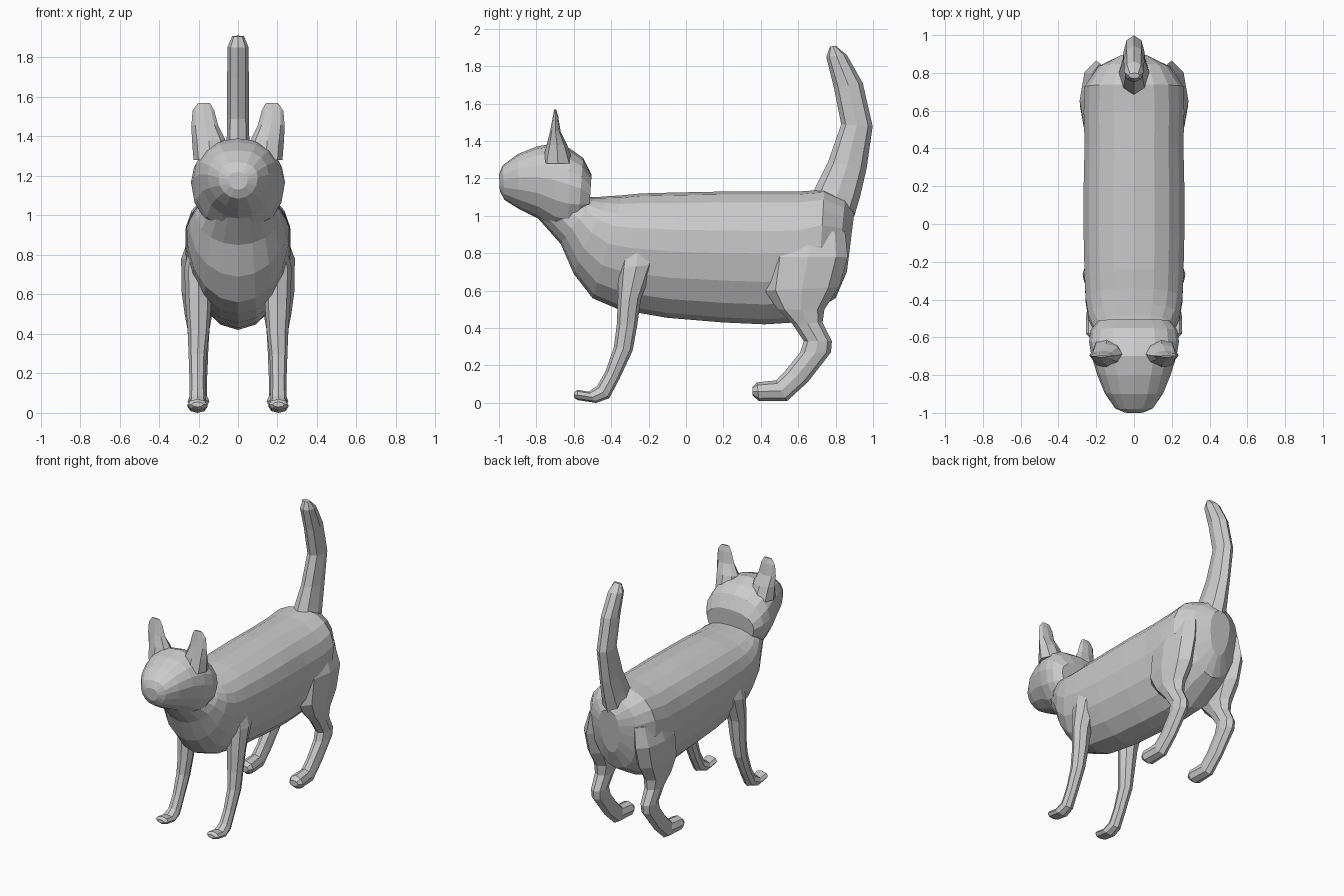
import bpy, bmesh, math

fur = bpy.data.materials.new("grey_fur")
fur.diffuse_color = (0.6, 0.6, 0.6, 1)


def loft(name, rings, sides=8, widest=0.5, box=1.0, mirror=False):
    """Skin rings (x, half width, (y, z) of one edge, (y, z) of the other edge)."""
    bm = bmesh.new()
    loops = []
    for x, w, p, q in rings:
        loop = []
        for i in range(sides):
            a = 2 * math.pi * i / sides
            c, s = math.cos(a), math.sin(a)
            t = widest + c * ((1 - widest) if c > 0 else widest)
            sx = math.copysign(abs(s) ** (box if c > 0 else 1), s)
            loop.append(bm.verts.new((x + w * sx,
                                      q[0] + (p[0] - q[0]) * t,
                                      q[1] + (p[1] - q[1]) * t)))
        loops.append(loop)
    for a, b in zip(loops, loops[1:]):
        for i in range(sides):
            j = (i + 1) % sides
            bm.faces.new((a[i], a[j], b[j], b[i]))
    bm.faces.new(loops[0])
    bm.faces.new(loops[-1])
    bmesh.ops.recalc_face_normals(bm, faces=bm.faces)
    me = bpy.data.meshes.new(name)
    bm.to_mesh(me)
    bm.free()
    me.materials.append(fur)
    ob = bpy.data.objects.new(name, me)
    bpy.context.collection.objects.link(ob)
    if mirror:
        ob.modifiers.new("mirror", 'MIRROR').use_mirror_merge = False
    return ob


# torso, from neck to rump (top edge, bottom edge)
loft("body", [
    (0, 0.16, (-0.53, 1.10), (-0.79, 0.985)),
    (0, 0.215, (-0.48, 1.10), (-0.67, 0.85)),
    (0, 0.245, (-0.42, 1.105), (-0.60, 0.69)),
    (0, 0.26, (-0.34, 1.11), (-0.50, 0.56)),
    (0, 0.265, (-0.24, 1.12), (-0.36, 0.50)),
    (0, 0.27, (-0.05, 1.125), (-0.10, 0.455)),
    (0, 0.27, (0.20, 1.13), (0.20, 0.43)),
    (0, 0.265, (0.42, 1.13), (0.42, 0.42)),
    (0, 0.27, (0.60, 1.13), (0.58, 0.43)),
    (0, 0.265, (0.74, 1.14), (0.70, 0.50)),
    (0, 0.19, (0.85, 1.09), (0.80, 0.56)),
    (0, 0.08, (0.90, 1.02), (0.86, 0.70)),
], sides=18, widest=0.64, box=0.85)

# head, from nose to nape
loft("head", [
    (0, 0.05, (-1.00, 1.22), (-0.995, 1.13)),
    (0, 0.10, (-0.98, 1.27), (-0.97, 1.085)),
    (0, 0.155, (-0.90, 1.33), (-0.89, 1.035)),
    (0, 0.195, (-0.80, 1.37), (-0.79, 0.985)),
    (0, 0.225, (-0.70, 1.39), (-0.70, 0.915)),
    (0, 0.238, (-0.62, 1.36), (-0.63, 0.90)),
    (0, 0.23, (-0.55, 1.31), (-0.58, 0.92)),
    (0, 0.19, (-0.505, 1.22), (-0.52, 0.98)),
], sides=16, widest=0.58, box=0.8)

# ears, thin blades (front edge, back edge)
loft("ears", [
    (0.14, 0.085, (-0.77, 1.28), (-0.60, 1.28)),
    (0.148, 0.085, (-0.745, 1.38), (-0.635, 1.38)),
    (0.168, 0.068, (-0.725, 1.46), (-0.67, 1.45)),
    (0.175, 0.055, (-0.712, 1.53), (-0.683, 1.53)),
    (0.172, 0.03, (-0.705, 1.57), (-0.695, 1.57)),
], mirror=True)

# tail, curving up and forward
loft("tail", [
    (0, 0.09, (0.66, 1.08), (0.90, 1.00)),
    (0, 0.075, (0.70, 1.17), (0.93, 1.10)),
    (0, 0.06, (0.76, 1.29), (0.965, 1.25)),
    (0, 0.055, (0.83, 1.49), (0.998, 1.48)),
    (0, 0.055, (0.79, 1.69), (0.945, 1.71)),
    (0, 0.052, (0.75, 1.85), (0.86, 1.86)),
    (0, 0.03, (0.77, 1.905), (0.80, 1.91)),
], mirror=False)

# front legs with paws (front edge, back edge)
loft("front_legs", [
    (0.19, 0.05, (-0.33, 0.88), (-0.18, 0.88)),
    (0.20, 0.072, (-0.36, 0.72), (-0.17, 0.74)),
    (0.20, 0.065, (-0.365, 0.55), (-0.24, 0.56)),
    (0.20, 0.055, (-0.37, 0.42), (-0.26, 0.42)),
    (0.205, 0.045, (-0.385, 0.30), (-0.285, 0.28)),
    (0.205, 0.04, (-0.43, 0.17), (-0.355, 0.13)),
    (0.205, 0.042, (-0.475, 0.09), (-0.41, 0.025)),
    (0.205, 0.05, (-0.52, 0.06), (-0.48, 0.0)),
    (0.205, 0.05, (-0.58, 0.07), (-0.58, 0.015)),
    (0.205, 0.03, (-0.60, 0.055), (-0.60, 0.03)),
], mirror=True)

# hind legs with thighs and paws
loft("hind_legs", [
    (0.18, 0.06, (0.47, 0.90), (0.85, 0.92)),
    (0.20, 0.088, (0.44, 0.78), (0.865, 0.78)),
    (0.20, 0.085, (0.42, 0.60), (0.82, 0.62)),
    (0.20, 0.07, (0.49, 0.50), (0.74, 0.50)),
    (0.20, 0.056, (0.57, 0.42), (0.73, 0.43)),
    (0.20, 0.05, (0.63, 0.33), (0.78, 0.33)),
    (0.20, 0.048, (0.61, 0.27), (0.775, 0.27)),
    (0.20, 0.042, (0.53, 0.17), (0.65, 0.11)),
    (0.20, 0.045, (0.48, 0.12), (0.54, 0.01)),
    (0.20, 0.055, (0.38, 0.11), (0.39, 0.01)),
    (0.20, 0.035, (0.355, 0.085), (0.355, 0.04)),
], mirror=True)
